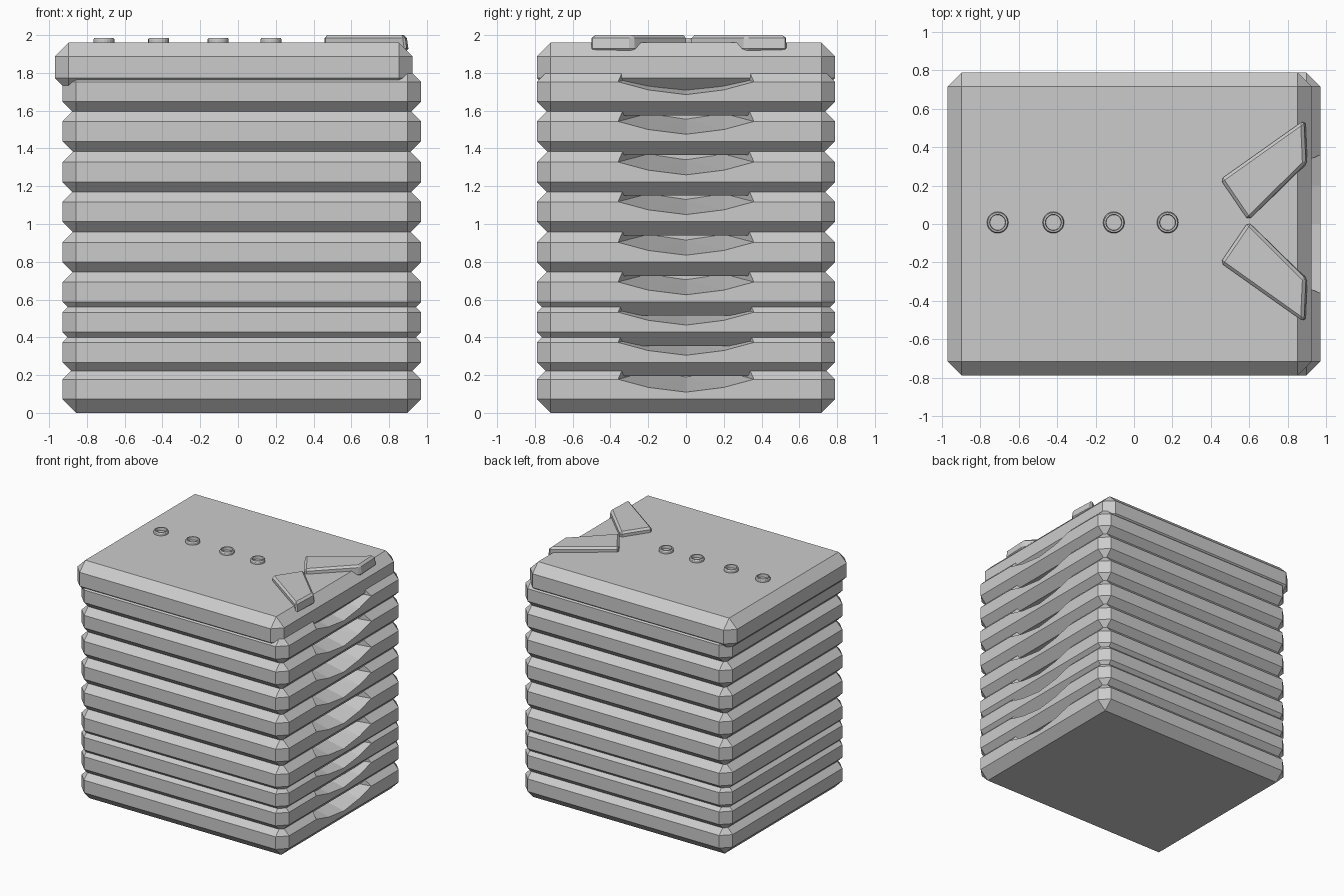
import bpy, bmesh, math
from mathutils import Vector

if "Cube" in bpy.data.objects:
    bpy.data.objects.remove(bpy.data.objects["Cube"])


def finish(bm, name):
    bmesh.ops.recalc_face_normals(bm, faces=bm.faces)
    me = bpy.data.meshes.new(name)
    bm.to_mesh(me)
    bm.free()
    ob = bpy.data.objects.new(name, me)
    bpy.context.collection.objects.link(ob)
    return ob


def slab(name, x0, x1, z0, z1, chamfer=0.073):
    """Box with every edge chamfered."""
    bm = bmesh.new()
    bmesh.ops.create_cube(bm, size=1)
    for v in bm.verts:
        v.co = Vector(((x0 + x1) / 2 + v.co.x * (x1 - x0), v.co.y * 1.58,
                       (z0 + z1) / 2 + v.co.z * (z1 - z0)))
    bmesh.ops.bevel(bm, geom=bm.edges[:], offset=chamfer, segments=1,
                    profile=0.5, affect='EDGES')
    return finish(bm, name)


def scoop_cutter(z):
    """Shallow bowl that tapers inward and upward from the right face."""
    bm = bmesh.new()
    lip = [(0.36, 0.32), (0.36, 0.178), (0.2, 0.135), (0.0, 0.11)]
    back = [(0.2, 0.32), (0.2, 0.22), (0.0, 0.19)]
    for xs, prof in (((0.97, 1.05), lip), ((0.6,), back)):
        for x in xs:
            for y, h in prof:
                for s in ((1, -1) if y else (1,)):
                    bm.verts.new((x, s * y, z + h))
    res = bmesh.ops.convex_hull(bm, input=bm.verts[:])
    inner = [g for g in res["geom_interior"] if isinstance(g, bmesh.types.BMVert)]
    if inner:
        bmesh.ops.delete(bm, geom=inner, context='VERTS')
    bmesh.ops.dissolve_limit(bm, angle_limit=0.01, verts=bm.verts[:], edges=bm.edges[:])
    ob = finish(bm, "scoop_cutter")
    ob.hide_render = True
    return ob


# Stacked body ribs, each with a scoop in its right upper edge
for i, z in enumerate((0, 0.195, 0.355, 0.515, 0.725, 0.94, 1.15, 1.365, 1.575)):
    rib = slab(f"body_rib_{i + 1}", -0.93, 0.97, z, z + 0.25)
    cutter = scoop_cutter(z)
    mod = rib.modifiers.new("scoop", 'BOOLEAN')
    mod.operation = 'DIFFERENCE'
    mod.solver = 'EXACT'
    mod.object = cutter
    bpy.context.view_layer.objects.active = rib
    bpy.ops.object.modifier_apply(modifier=mod.name)
    bpy.data.objects.remove(cutter)

# Lid
slab("lid", -0.97, 0.925, 1.70, 1.96)

# Eyelet rings on the lid
N = 20
PROFILE = [(0.056, 1.95), (0.056, 1.977), (0.051, 1.985), (0.042, 1.985), (0.039, 1.95)]
for i, x in enumerate((-0.71, -0.42, -0.105, 0.175)):
    bm = bmesh.new()
    rings = [[bm.verts.new((x + r * math.cos(math.tau * k / N),
                            0.008 + r * math.sin(math.tau * k / N), z))
              for r, z in PROFILE] for k in range(N)]
    for k in range(N):
        a, b = rings[k], rings[(k + 1) % N]
        for j in range(len(PROFILE)):
            n = (j + 1) % len(PROFILE)
            bm.faces.new((a[j], b[j], b[n], a[n]))
    finish(bm, f"eyelet_{i + 1}")

# Pair of wedge flaps overhanging the right edge of the lid
for name, s in (("flap_back", 1), ("flap_front", -1)):
    bm = bmesh.new()
    outline = [(0.595, 0.004), (0.45, 0.217), (0.895, 0.525), (0.905, 0.3)]
    low = [bm.verts.new((x, 0.015 + s * y, 1.912)) for x, y in outline]
    high = [bm.verts.new((x - (0.012 if x > 0.8 else 0), 0.015 + s * y, 2.0))
            for x, y in outline]
    bm.faces.new(low)
    bm.faces.new(high)
    for k in range(4):
        n = (k + 1) % 4
        bm.faces.new((low[k], low[n], high[n], high[k]))
    bmesh.ops.recalc_face_normals(bm, faces=bm.faces)
    bmesh.ops.bevel(bm, geom=bm.edges[:], offset=0.016, segments=1,
                    profile=0.5, affect='EDGES')
    finish(bm, name)
